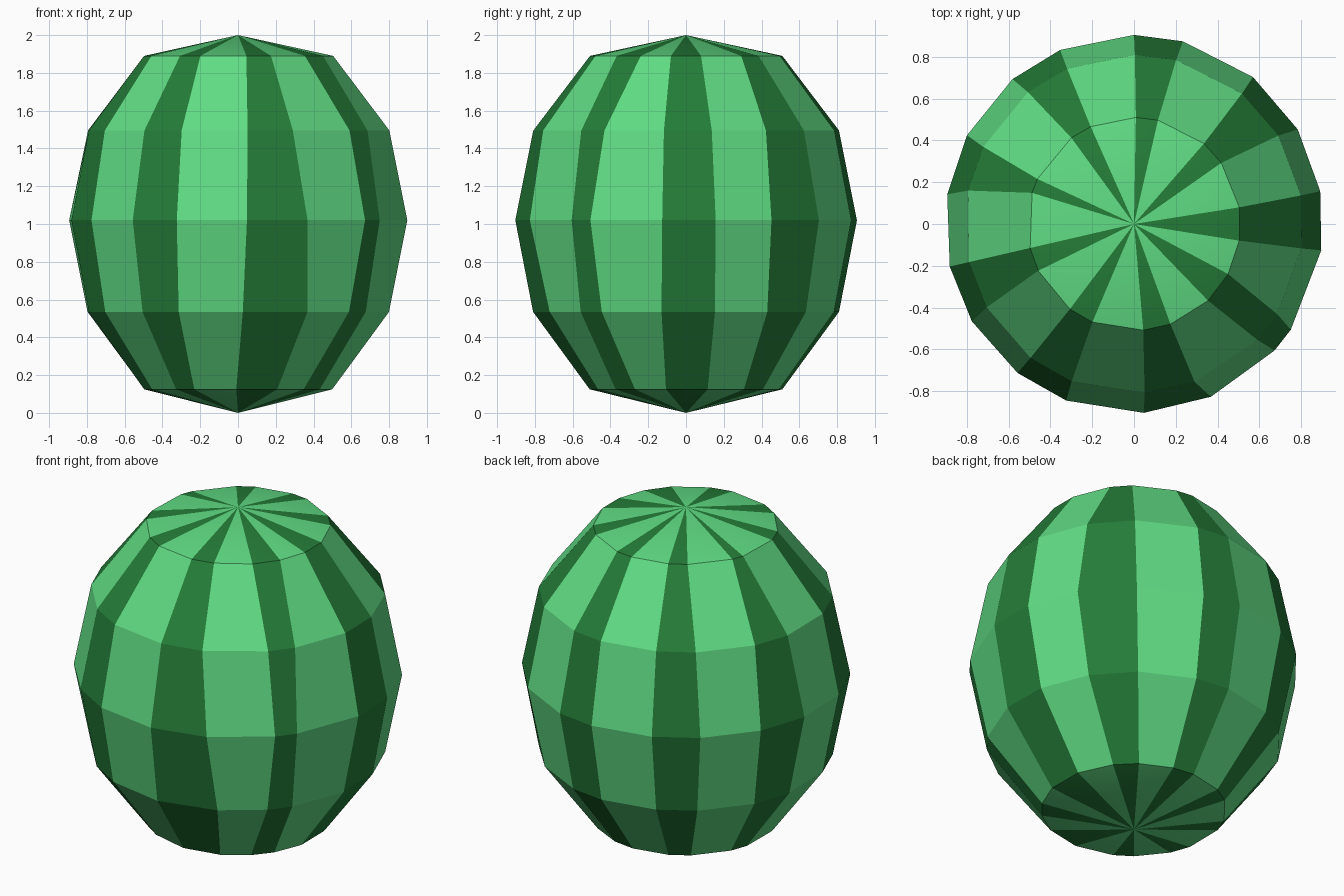
import bpy, bmesh, math

if "Cube" in bpy.data.objects:
    bpy.data.objects.remove(bpy.data.objects["Cube"])


def material(name, col):
    m = bpy.data.materials.new(name)
    m.diffuse_color = (*col, 1)
    m.use_nodes = True
    m.node_tree.nodes["Principled BSDF"].inputs["Base Color"].default_value = m.diffuse_color
    return m


light = material("light green rind", (0.117, 0.72, 0.23))
dark = material("dark green stripe", (0.018, 0.205, 0.04))

# Stripe edge angles in degrees, clockwise from the back; stripes are irregular.
MID = [90, 75, 51, 30, 10, -8, -34, -42, -66, -87,
       -111, -128, -149, -167, -189, -208, -230, -247]
LOW = [90, 75, 53, 37, 13, -12, -32, -47, -66, -91,
       -117, -130, -153, -167, -194, -206, -232, -246]
HIGH = [89, 77, 49, 35, 9, -9, -28, -46, -70, -85,
        -113, -127, -154, -167, -197, -205, -234, -246]


def blend(a, b, t):
    return [p + (q - p) * t for p, q in zip(a, b)]


UPPER = blend(MID, HIGH, 0.3)
UNDER = blend(MID, LOW, 0.3)
UPPER[8], UNDER[8] = -69, -63

# Rings from bottom to top: height, radius, stripe edges
RINGS = [(0.125, 0.51, LOW), (0.535, 0.81, UNDER), (1.02, 0.905, MID),
         (1.495, 0.81, UPPER), (1.89, 0.51, HIGH)]

bm = bmesh.new()
rows = []
for z, r, angles in RINGS:
    rows.append([bm.verts.new((r * math.cos(math.radians(a)),
                               r * math.sin(math.radians(a)), z)) for a in angles])
bottom, top = bm.verts.new((0, 0, 0)), bm.verts.new((0, 0, 2))


def face(verts, i, smooth=False):
    f = bm.faces.new(verts)
    f.material_index = 1 - i % 2      # alternate dark and light sectors
    f.smooth = smooth


n = len(MID)
for i in range(n):
    j = (i + 1) % n
    # Faceted side panels
    for a, b in zip(rows, rows[1:]):
        face((a[j], a[i], b[i], b[j]), i)
    # Shallow end caps, smooth around their points
    face((rows[-1][j], rows[-1][i], top), i, True)
    face((rows[0][i], rows[0][j], bottom), i, True)

# Crisp rim around both caps
for row in (rows[0], rows[-1]):
    for i in range(n):
        bm.edges.get((row[i], row[(i + 1) % n])).smooth = False

bmesh.ops.recalc_face_normals(bm, faces=bm.faces)
mesh = bpy.data.meshes.new("watermelon")
bm.to_mesh(mesh)
bm.free()
mesh.materials.append(light)
mesh.materials.append(dark)
melon = bpy.data.objects.new("watermelon", mesh)
bpy.context.collection.objects.link(melon)
